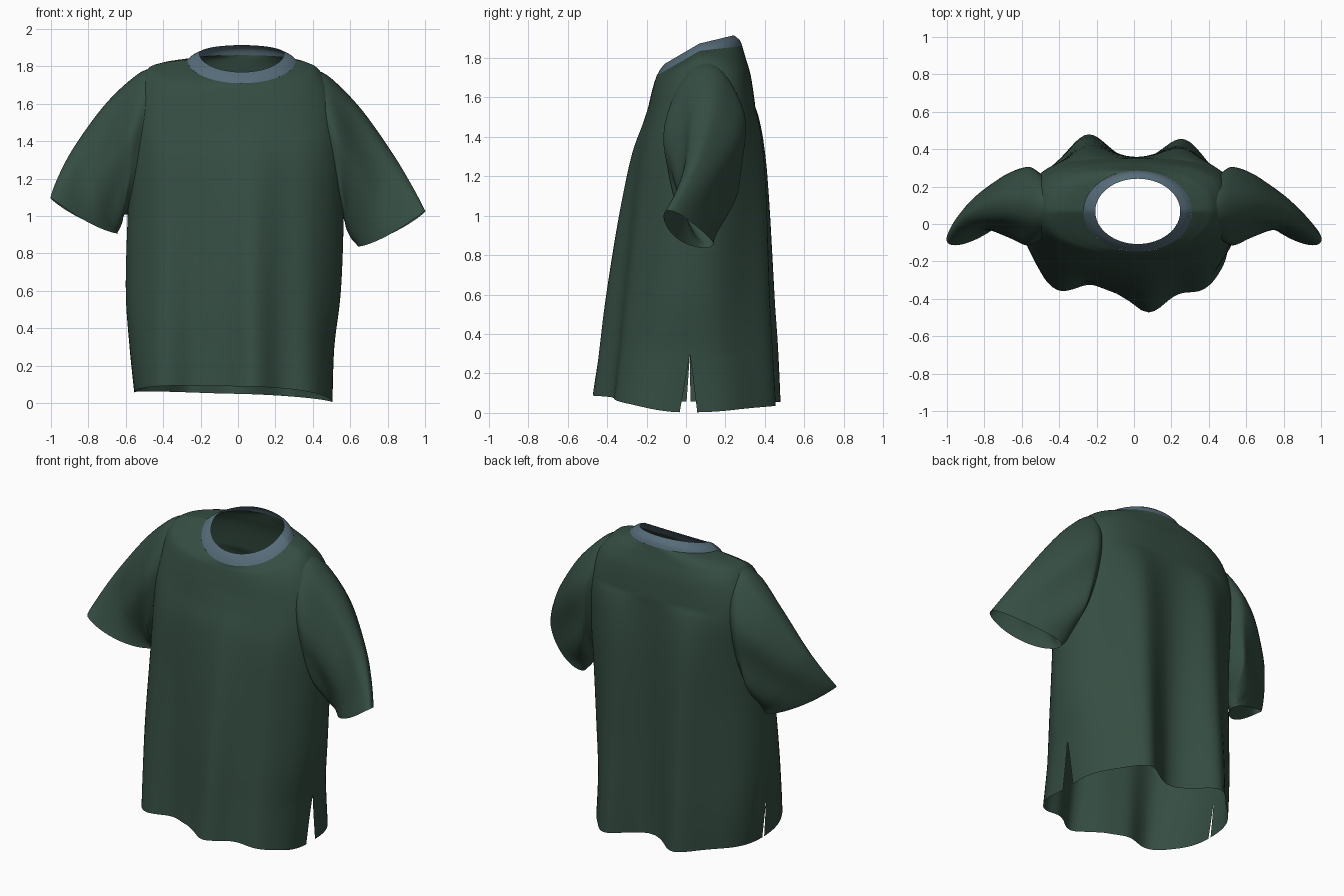
import bpy, bmesh, math
from mathutils import Vector
from mathutils.bvhtree import BVHTree

if "Cube" in bpy.data.objects:
    bpy.data.objects.remove(bpy.data.objects["Cube"], do_unlink=True)


def make_material(name, rgb):
    mat = bpy.data.materials.new(name)
    mat.use_nodes = True
    mat.diffuse_color = (*rgb, 1)
    mat.node_tree.nodes["Principled BSDF"].inputs["Base Color"].default_value = (*rgb, 1)
    return mat


green = make_material("dark green cloth", (0.035, 0.074, 0.054))
blue = make_material("slate blue rib", (0.092, 0.148, 0.188))


def refine(rows, steps):
    """Smoothly interpolate a list of number rows (Catmull-Rom)."""
    out = []
    for i in range(len(rows) - 1):
        quad = [rows[max(0, min(len(rows) - 1, i + k))] for k in (-1, 0, 1, 2)]
        for j in range(steps):
            t = j / steps
            out.append([b + 0.5 * t * (c - a + t * (2*a - 5*b + 4*c - d + t * (3*(b - c) + d - a)))
                        for a, b, c, d in zip(*quad)])
    return out + [list(rows[-1])]


def skin(grids):
    """Skin point grids into one welded cloth surface."""
    bm = bmesh.new()
    for grid in grids:
        vs = [[bm.verts.new(p) for p in row] for row in grid]
        for low, high in zip(vs, vs[1:]):
            for k in range(len(low) - 1):
                bm.faces.new((low[k], low[k + 1], high[k + 1], high[k]))
    bmesh.ops.remove_doubles(bm, verts=bm.verts, dist=0.0005)
    bmesh.ops.recalc_face_normals(bm, faces=bm.faces)
    return bm


def finish(name, bm, mat):
    mesh = bpy.data.meshes.new(name)
    bm.to_mesh(mesh)
    bm.free()
    mesh.materials.append(mat)
    for poly in mesh.polygons:
        poly.use_smooth = True
    bpy.context.collection.objects.link(bpy.data.objects.new(name, mesh))


def bump(x, centre, width):
    return math.exp(-((x - centre) / width) ** 2)


def ring_point(row, u):
    """Point on a tilted superellipse: left, right, front, back, three heights, two roundnesses."""
    xl, xr, yf, yb, zf, zs, zb, nf, nb = row
    c, s = math.cos(u), math.sin(u)
    n, z_end = (nb, zb) if s > 0 else (nf, zf)
    ex = math.copysign(abs(c) ** (2 / n), c)
    ey = math.copysign(abs(s) ** (2 / n), s)
    return Vector(((xl + xr) / 2 + ex * (xr - xl) / 2,
                   (yf + yb) / 2 + ey * (yb - yf) / 2,
                   zs + abs(s) * (z_end - zs)))


# Body rings from hem to neckline
NECK = (-.27, .31, -.148, .285, 1.71, 1.835, 1.86, 2, 2)
BODY = [
    (-.555, .505, -.36, .385, .09, .03, .05, 3, 2.7),
    (-.58, .515, -.345, .385, .31, .30, .30, 2.7, 2.5),
    (-.60, .55, -.33, .385, .6, .6, .6, 2.3, 2.2),
    (-.59, .565, -.295, .385, 1, 1, 1, 2.2, 2.2),
    (-.575, .56, -.255, .375, 1.3, 1.3, 1.3, 2.4, 2.6),
    (-.565, .54, -.21, .355, 1.47, 1.52, 1.52, 2.5, 3.1),
    (-.535, .50, -.18, .33, 1.6, 1.68, 1.7, 2.4, 3),
    (-.485, .43, -.162, .305, 1.67, 1.785, 1.79, 2.3, 2.6),
    (-.40, .37, -.153, .292, 1.695, 1.82, 1.835, 2.1, 2.2),
    NECK,
]
# Hanging folds: centre, width, depth
FRONT_FOLDS = [(-.42, .10, .05), (.08, .12, .12), (.37, .11, .05), (-.23, .08, -.03)]
BACK_FOLDS = [(-.25, .12, .11), (.27, .12, .10), (.01, .12, -.05)]


def body_point(row, u, side):
    p = ring_point(row, u)
    low = max(0, 1 - p.z / 1.55)
    p.z -= .03 * math.cos(u) * max(0, 1 - p.z / .3)
    folds, fade = (BACK_FOLDS, .55) if side > 0 else (FRONT_FOLDS, .9)
    fold = sum(d * bump(p.x, c, w) for c, w, d in folds)
    p.y += side * fold * low ** fade * min(1, 1.6 * abs(math.sin(u)))
    # Side slits open toward the hem, wider on the left
    gap = .045 if p.x > 0 else .012
    p.y += side * gap * max(0, 1 - p.z / .3) * abs(math.cos(u)) ** 6
    return p


SEG = 72
body_rows = refine(BODY, 12)
body = skin([[[body_point(row, start + math.pi * k / SEG, side) for k in range(SEG + 1)]
              for row in body_rows] for start, side in ((0, 1), (math.pi, -1))])
body_surface = BVHTree.FromBMesh(body)

# Sleeve rings: top point, bottom point, half thickness
SLEEVE = [
    (.41, .10, 1.785, .56, .08, 1.0, .185),
    (.50, .11, 1.735, .57, .085, .97, .205),
    (.66, .115, 1.57, .58, .09, .93, .165),
    (.83, .06, 1.33, .605, .105, .88, .11),
    (.93, -.015, 1.16, .625, .115, .86, .085),
    (1.0, -.095, 1.025, .645, .12, .84, .075),
]


def sleeve_frame(row, t, side):
    """Centre, half height vector and unit depth vector of one sleeve ring."""
    ends = [Vector(row[0:3]), Vector(row[3:6])]
    for p in ends:
        if side < 0:
            p.x *= 1 + .08 * (1 - t * t)
            p.z += .06 * t + .01
        p.x *= side
    mid, half = (ends[0] + ends[1]) / 2, (ends[0] - ends[1]) / 2
    across = Vector((0, 1, 0)) - half * (half.y / half.length_squared)
    return mid, half, across.normalized()


def sleeve_grid(side):
    rows = refine(SLEEVE, 7)
    grid = []
    for i, row in enumerate(rows):
        t = i / (len(rows) - 1)
        mid, half, across = sleeve_frame(row, t, side)
        ring = []
        for k in range(57):
            a = math.tau * k / 56
            ripple = 1 + .09 * math.sin(math.pi * t) * math.cos(5 * a + 3 * t)
            p = mid + half * math.cos(a) + across * (row[6] * ripple * math.sin(a))
            p.z -= .025 * t ** 3 * math.sin(a) ** 2
            # The first ring is sewn to the body
            ring.append(body_surface.find_nearest(p)[0] if i == 0 else p)
        grid.append(ring)
    return grid


def cut_armhole(side):
    """Open the body inside the sleeve root, leaving a hidden seam allowance."""
    mid, half, across = sleeve_frame(SLEEVE[0], 0, side)
    inside = []
    for face in body.faces:
        offset = face.calc_center_median() - mid
        v = offset.dot(half) / half.length_squared
        w = offset.dot(across) / SLEEVE[0][6]
        if v * v + w * w < .72 and side * (offset.x + mid.x) > .3:
            inside.append(face)
    bmesh.ops.delete(body, geom=inside, context='FACES')


for label, side in (("left", 1), ("right", -1)):
    finish(label + "_sleeve", skin([sleeve_grid(side)]), green)
    cut_armhole(side)
finish("shirt_body", body, green)

# Ribbed collar band rising from the neckline to the opening
COLLAR = [
    NECK,
    (-.243, .283, -.130, .272, 1.742, 1.858, 1.89, 2, 2),
    (-.207, .247, -.107, .242, 1.77, 1.872, 1.914, 2, 2),
]
finish("collar", skin([[[ring_point(row, math.tau * k / 96) for k in range(97)]
                        for row in refine(COLLAR, 4)]]), blue)
